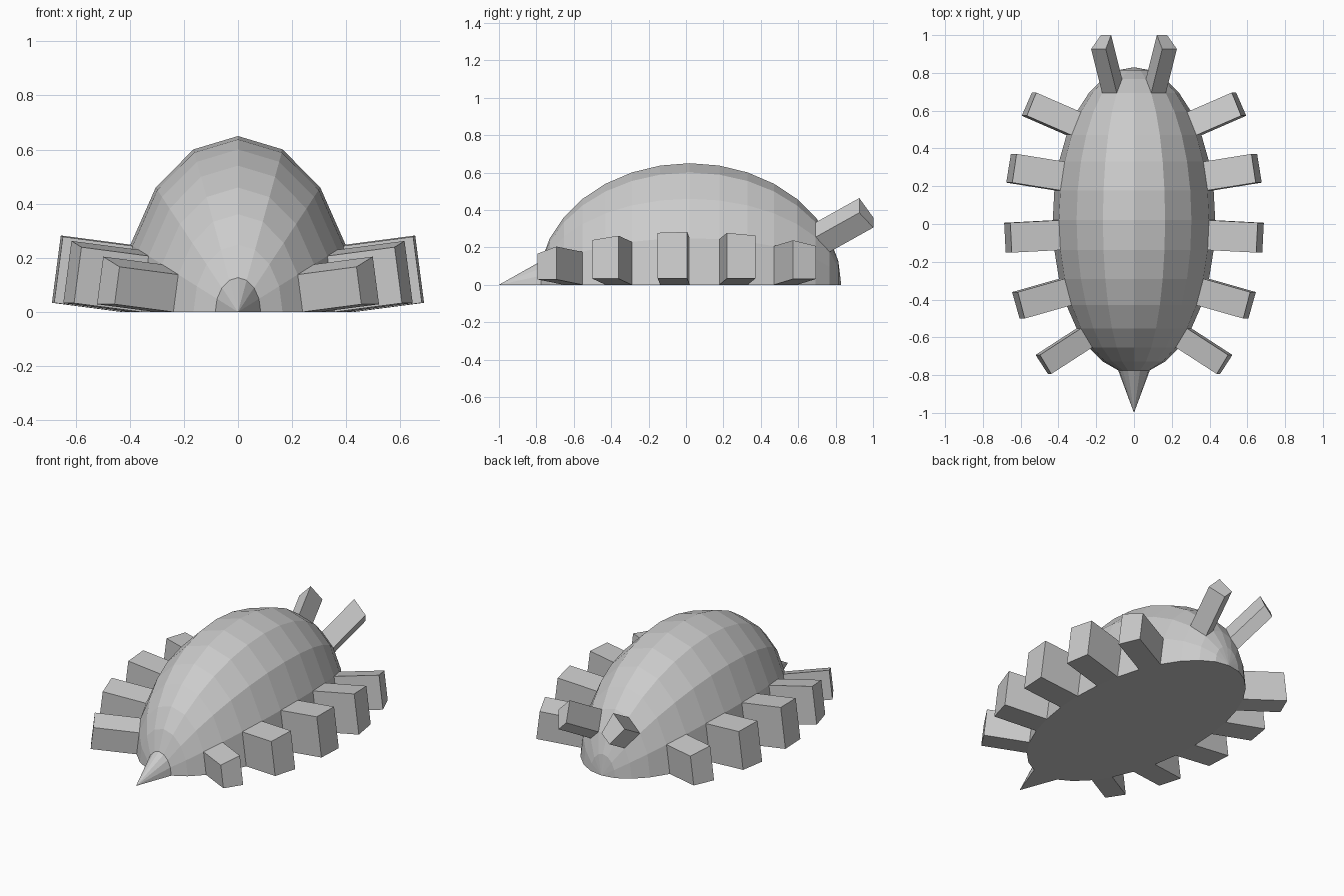
import bpy, bmesh
from math import sin, cos, radians
from mathutils import Vector

if "Cube" in bpy.data.objects:
    bpy.data.objects.remove(bpy.data.objects["Cube"])

bm = bmesh.new()

# Body: half ellipsoid lofted from half rings along y
rings = []
for i in range(1, 16):
    phi = radians(-90 + 11.25 * i)
    ring = []
    for j in range(9):
        t = radians(-90 + 22.5 * j)
        ring.append(bm.verts.new((0.43 * cos(phi) * sin(t),
                                  0.02 + 0.81 * sin(phi),
                                  0.65 * cos(phi) * abs(cos(t)))))
    rings.append(ring)

faces = {}
for i in range(14):
    for j in range(8):
        a, b = rings[i], rings[i + 1]
        faces[i + 1, j] = bm.faces.new((a[j], a[j + 1], b[j + 1], b[j]))

# Pointed snout and rounded rear cap
snout = bm.verts.new((0, -1, 0))
rear = bm.verts.new((0, 0.83, 0))
for j in range(8):
    bm.faces.new((snout, rings[0][j + 1], rings[0][j]))
    bm.faces.new((rear, rings[-1][j], rings[-1][j + 1]))

# Flat underside
bm.faces.new([snout] + [r[0] for r in rings] + [rear]
             + [r[8] for r in reversed(rings)])


def pull(face, offset):
    """Replace a face with a box pulled out along the offset."""
    base = list(face.verts)
    bm.faces.remove(face)
    tip = [bm.verts.new(v.co + offset) for v in base]
    bm.faces.new(tip)
    for k in range(4):
        n = (k + 1) % 4
        bm.faces.new((base[k], base[n], tip[n], tip[k]))


# Five legs per side, pulled out along the face normals
for i in (3, 5, 7, 9, 11):
    for j in (0, 7):
        f = faces[i, j]
        f.normal_update()
        n = f.normal.copy()
        if n.dot(f.calc_center_median()) < 0:
            n.negate()
        pull(f, n * 0.26)

# Pair of rear horns
for j, side in ((2, -1), (5, 1)):
    pull(faces[13, j], Vector((side * 0.058, 0.233, 0.13)))

bmesh.ops.recalc_face_normals(bm, faces=bm.faces[:])
mesh = bpy.data.meshes.new("shell_with_legs")
bm.to_mesh(mesh)
bm.free()
bpy.context.collection.objects.link(bpy.data.objects.new("shell_with_legs", mesh))
